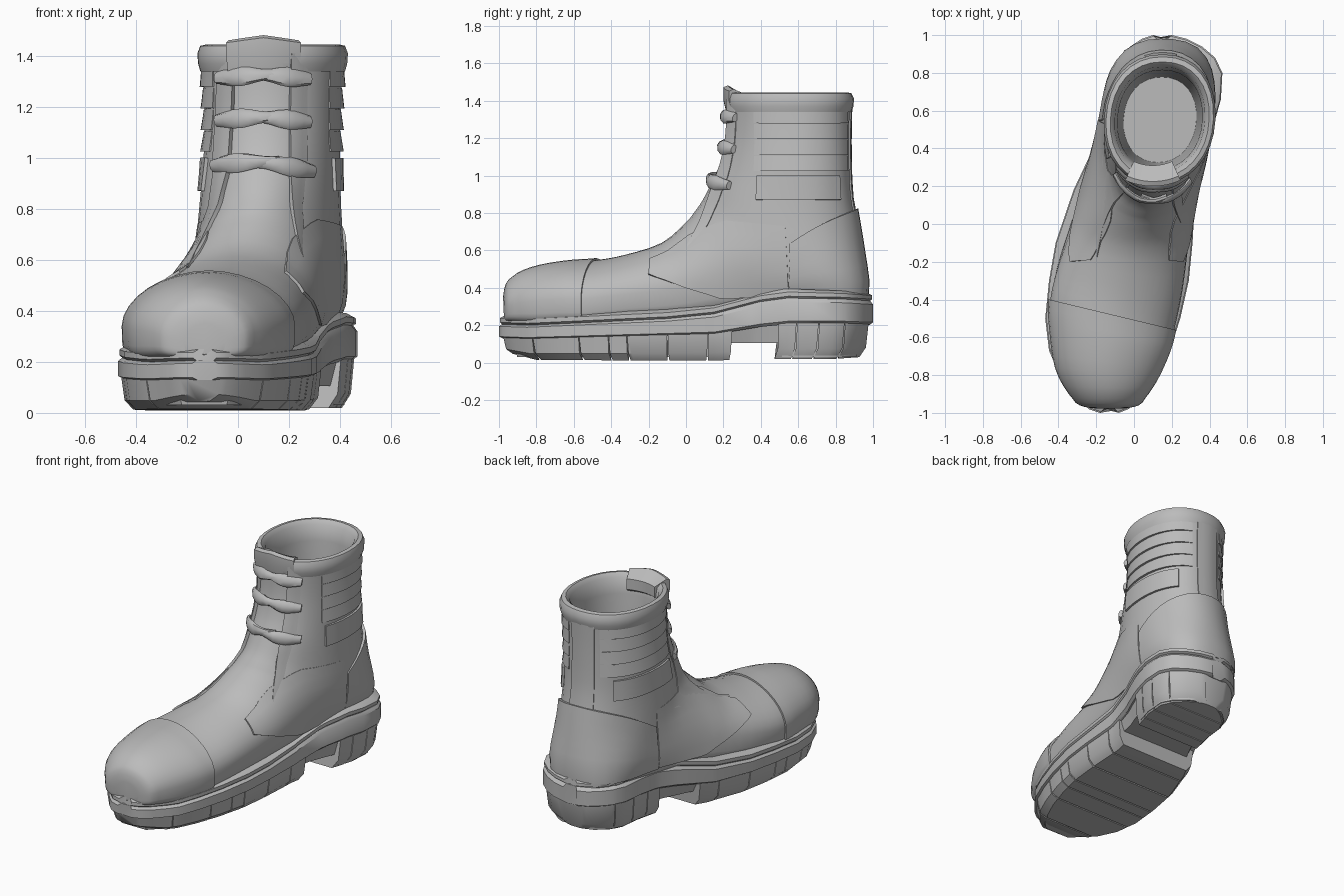
import bpy, math
from mathutils import Vector
from mathutils.bvhtree import BVHTree

if "Cube" in bpy.data.objects:
    bpy.data.objects.remove(bpy.data.objects["Cube"])

grey = bpy.data.materials.new("grey_leather")
grey.diffuse_color = (0.5, 0.5, 0.5, 1)
grey.use_nodes = True
grey.node_tree.nodes["Principled BSDF"].inputs["Base Color"].default_value = grey.diffuse_color


def catmull(keys, t):
    i = min(int(t), len(keys) - 2)
    f = t - i
    p = [keys[min(max(i + k, 0), len(keys) - 1)] for k in (-1, 0, 1, 2)]
    return [0.5 * (2 * b + (c - a) * f + (2 * a - 5 * b + 4 * c - d) * f * f
                   + (3 * b - a - 3 * c + d) * f ** 3) for a, b, c, d in zip(*p)]


def lerp(table, v):
    for a, b in zip(table, table[1:]):
        if v <= b[0]:
            f = max(0, (v - a[0]) / (b[0] - a[0]))
            return [p + (q - p) * f for p, q in zip(a[1:], b[1:])]
    return list(table[-1][1:])


def loft(name, rows, closed=True, caps=(True, True), angle=35):
    """Skin equal-length rows of points into one object."""
    n, faces = len(rows[0]), []
    for i in range(len(rows) - 1):
        for j in range(n if closed else n - 1):
            k = (j + 1) % n
            faces.append((i * n + j, i * n + k, (i + 1) * n + k, (i + 1) * n + j))
    if closed and caps[0]:
        faces.append(tuple(reversed(range(n))))
    if closed and caps[1]:
        faces.append(tuple(range((len(rows) - 1) * n, len(rows) * n)))
    me = bpy.data.meshes.new(name)
    me.from_pydata([tuple(p) for r in rows for p in r], [], faces)
    me.materials.append(grey)
    ob = bpy.data.objects.new(name, me)
    bpy.context.collection.objects.link(ob)
    bpy.ops.object.select_all(action='DESELECT')
    ob.select_set(True)
    bpy.context.view_layer.objects.active = ob
    bpy.ops.object.mode_set(mode='EDIT')
    bpy.ops.mesh.select_all(action='SELECT')
    bpy.ops.mesh.normals_make_consistent(inside=False)
    bpy.ops.object.mode_set(mode='OBJECT')
    bpy.ops.object.shade_smooth_by_angle(angle=math.radians(angle))
    return ob


# Upper: rings fanning from toe to collar (top y, z, bottom y, z, half width)
FAN = [(-.97, .34, -.965, .23, .07), (-.955, .41, -.95, .22, .145), (-.9, .47, -.89, .21, .205),
       (-.78, .513, -.78, .2, .268), (-.62, .538, -.62, .2, .31), (-.48, .548, -.48, .2, .328),
       (-.33, .575, -.25, .22, .328), (-.13, .64, .05, .24, .31), (0, .75, .4, .28, .295),
       (.045, .805, .72, .29, .295), (.09, .87, .965, .32, .292), (.14, .97, .94, .62, .277),
       (.18, 1.06, .89, .88, .268), (.21, 1.18, .88, 1.1, .266), (.22, 1.3, .88, 1.28, .272),
       (.22, 1.42, .885, 1.42, .284)]
MID_TOP = [(-.98, -.13), (-.78, -.14), (-.48, -.115), (-.13, 0), (.09, .09), (.22, .12)]
MID_LOW = [(-.98, -.13), (-.78, -.14), (-.48, -.115), (.05, -.02), (.72, .12), (.9, .155)]
SHEAR = [(-.9, 0), (-.48, .24), (-.33, .2), (-.13, .05), (0, 0)]
KEYS = []
for i, (ty, tz, by, bz, w) in enumerate(FAN):
    k = min(max((i - 7) / 4, 0), 1)
    KEYS.append((lerp(MID_TOP, ty)[0], ty, tz, lerp(MID_LOW, by)[0], by, bz, w,
                 1.88 + .25 * k, 5 - 2.8 * k, .6 - .1 * k, lerp(SHEAR, ty)[0]))


def ring(t, grow=0, n=32):
    tx, ty, tz, bx, by, bz, w, nt, nb, mid, sh = catmull(KEYS, t)
    pts = []
    for j in range(n):
        c, s = math.cos(2 * math.pi * j / n), math.sin(2 * math.pi * j / n)
        e = 2 / (nt if c > 0 else nb)
        f = mid - mid * c ** e if c > 0 else mid + (1 - mid) * (-c) ** e
        x = (w + grow) * math.copysign(abs(s) ** e, s)
        pts.append(Vector((tx + (bx - tx) * f + x, ty + (by - ty) * f - sh * x,
                           tz + (bz - tz) * f + grow * (1 - f))))
    return pts


upper = loft("upper", [ring(i / 3) for i in range(46)], caps=(True, False))
bvh = BVHTree.FromPolygons([v.co for v in upper.data.vertices],
                           [tuple(p.vertices) for p in upper.data.polygons])
# Toe cap: larger shell over the front, closed by a step
cap = [ring(i / 3, 0.011) for i in range(16)]
for p in sum(cap[:5], []):
    p.y -= 0.008
loft("toe_cap", cap + [ring(5, -0.01)])


def cast(origin, direction):
    d = Vector(direction).normalized()
    hit, nor, _, _ = bvh.ray_cast(Vector(origin), d)
    return hit, (-nor if hit and nor.dot(d) < 0 else nor)


def plate(name, fn, nu, nv, off, outside=False):
    """Thin plate laid on the upper; fn(u, v) gives a ray."""
    def steps(n):
        return [(0, 1)] + [(i / n, 0) for i in range(n + 1)] + [(1, 1)]
    rows = []
    for u, eu in steps(nu):
        row = []
        for v, ev in steps(nv):
            o, d = fn(u, v)
            hit, nor = cast(o, d)
            if hit is None:
                row.append(row[-1].copy() if row else rows[-1][0].copy() if rows else Vector(o))
                continue
            k = -.008 if eu or ev else off(u, v) if callable(off) else off
            row.append(hit + nor * (-k if outside else k))
        rows.append(row)
    loft(name, rows, closed=False)


def around(a0, a1, z0, z1):
    """Rays out of the shaft axis; angle 0 looks to the back."""
    def fn(u, v):
        a = math.radians(a0 + (a1 - a0) * u)
        hi = z1(a) if callable(z1) else z1
        return (.14, .56, z0 + (hi - z0) * v), (math.sin(a), math.cos(a), 0)
    return fn


# Heel counter, rising to the back, and back strip above it
plate("heel_counter", around(-92, 92, .36, lambda a: .64 + .18 * math.cos(a)), 20, 6,
      lambda u, v: .008 + .014 * v * math.sin(math.pi * u))
plate("back_strip", around(-14, 14, .78, 1.38), 4, 6, .008)

BOT = [(0, -.2, .47), (.3, 0, .4), (.6, .2, .34), (1, .55, .37)]
TOP = [(0, -.19, .55), (.2, -.1, .59), (.45, .03, .69), (.7, .2, .76), (1, .53, .73)]
for side, sign in (("right", 1), ("left", -1)):
    # Quarter panel on the flank
    def flank(u, v):
        (y0, z0), (y1, z1) = lerp(BOT, u), lerp(TOP, u)
        y = y0 + (y1 - y0) * v
        return (-.05 + .2 * max(0, min(1, y + .2)), y, z0 + (z1 - z0) * v), (sign, 0, 0)
    plate("quarter_panel_" + side, flank, 14, 6, lambda u, v: .011 - .01 * v * u)
    # Stepped padding bands, flared at the lower edge
    for k in range(4):
        zt = 1.36 - .085 * k
        plate("shaft_band_%s_%d" % (side, k), around(sign * 20, sign * 132, zt - .08, zt), 12, 2,
              lambda u, v: .002 + .014 * (1 - v) * math.sin(math.pi * (.1 + .8 * u)))
    plate("ankle_pad_" + side, around(sign * 35, sign * 128, .87, 1.0), 10, 2, .014)

# Lace facings beside the tongue (z, left inner x, right inner x)
FACING = [(.56, -.2, .27), (.65, -.15, .235), (.8, -.07, .205), (.95, -.03, .2),
          (1.2, -.015, .2), (1.42, -.01, .205)]
for k, side in enumerate(("left", "right")):
    def front(u, v):
        z = .57 + .84 * v
        wide = .07 * min(1, .25 + 1.5 * v)
        return (lerp(FACING, z)[k] + (2 * k - 1) * wide * u, -1.5, z), (0, 1, 0)
    plate("lace_facing_" + side, front, 3, 14,
          lambda u, v: (.02 - .016 * u) * min(1, .3 + 2 * v), outside=True)


def lace(name, x0, x1, z0, z1, h, lift):
    """Flat leaf-shaped strap across the tongue."""
    rows = []
    for f in (i / 8 for i in range(9)):
        hit, nor = cast((x0 + (x1 - x0) * f, -1.5, z0 + (z1 - z0) * f), (0, 1, 0))
        nor = Vector((nor.x * .5, nor.y, nor.z)).normalized()
        c = hit - nor * (lift + .012 * math.sin(math.pi * f))
        r = h * (.55 + .45 * math.sin(math.pi * min(1, f * 1.15 + .1)) ** 2)
        up = Vector((0, .25, 1)).normalized() * r
        rows.append([c + up * math.cos(a) - nor * .018 * math.sin(a)
                     for a in (math.pi * j / 4 for j in range(8))])
    loft(name, rows, angle=45)


for k, z in enumerate((1.32, 1.15, .97)):
    w = .015 * (k == 2)
    lace("lace_over_%d" % k, -.075 - w, .17, z - .005, z + .01, .04, .014)
    lace("lace_under_%d" % k, .28 + w, .04, z - .01 - w, z + .01, .04, .01)

# Rolled collar continuing into the lining and insole
rows = [[Vector((.14 + (p.x - .14) * s, .55 + (p.y - .55) * s, z)) for p in ring(15)]
        for s, z in ((1, 1.34), (1.03, 1.37), (1.04, 1.41), (1.0, 1.44), (.92, 1.445),
                     (.84, 1.42), (.79, 1.32), (.74, .9), (.68, .45))]
loft("collar_and_lining", rows, caps=(False, True), angle=50)
# Tongue tip standing above the collar
rows = []
for i in range(-4, 5):
    a, zt = math.radians(6 * i), 1.482 - .005 * abs(i)
    rows.append([Vector((.1 + r * math.sin(a), .56 - r * math.cos(a), z)) for r, z in
                 ((.335, 1.3), (.36, 1.4), (.36, zt - .01), (.335, zt), (.25, 1.43), (.25, 1.36))])
loft("tongue", rows)

# Sole outline (y, left x, right x)
OUTLINE = [(-1, -.18, -.08), (-.98, -.24, -.03), (-.93, -.29, .03), (-.8, -.395, .135),
           (-.67, -.45, .19), (-.5, -.47, .245), (-.3, -.45, .29), (-.1, -.415, .31),
           (.18, -.32, .325), (.35, -.24, .36), (.5, -.17, .415), (.66, -.135, .46),
           (.8, -.12, .468), (.88, -.08, .43), (.94, -.02, .36), (.98, .04, .28), (1, .1, .2)]
# Heights along y: lug underside, midsole bottom, groove, welt top
LEVELS = [(-1, .05, .13, .205, .255), (-.85, .015, .125, .2, .25), (-.1, .01, .145, .235, .285),
          (.15, .01, .15, .26, .31), (.4, .02, .19, .325, .375), (.55, .02, .205, .345, .395),
          (.85, .02, .205, .34, .385), (1, .03, .2, .33, .375)]


def slab(name, y0, y1, lo, hi, profile, rake=0):
    """Layer of the sole; profile holds (inset, height fraction) from the bottom up."""
    ys = sorted({y0, y1} | {r[0] for r in OUTLINE + LEVELS if y0 < r[0] < y1})
    rows = []
    for y in ys:
        (xl, xr), lv = lerp(OUTLINE, y), lerp(LEVELS, y)
        a, b = (lv[k] if isinstance(k, int) else k for k in (lo, hi))
        left, right = [], []
        for ins, f in profile:
            z, yy = a + (b - a) * f, y * (1 - ins) + rake * (1 - f) * (y - (y0 + y1) / 2)
            ins = min(ins, (xr - xl) * .4)
            left.append((xl + ins, yy, z))
            right.append((xr - ins, yy, z))
        rows.append(left + right[::-1])
    loft(name, rows)


slab("midsole", -1, 1, 1, 2, [(.02, 0), (0, .12), (0, .85), (.015, 1)])
slab("welt", -1, 1, 2, 3, [(.025, -.15), (.005, .2), (.005, .65), (.035, 1)])
# Lugs with narrow grooves over recessed cores, joined by the arch
PROF = [(.06, 0), (.025, .3), (.012, 1.05)]
for part, cuts in (("forefoot", (-.99, -.83, -.58, -.42, -.32, -.1, .12, .25)),
                   ("heel", (.5, .6, .72, .86, .99))):
    for k, (a, b) in enumerate(zip(cuts, cuts[1:])):
        slab("%s_lug_%d" % (part, k), a + .002, b - .002, 0, 1, PROF, rake=-.03)
    slab(part + "_core", cuts[0] + .04, cuts[-1] - .03, .03, 1, [(.05, 0), (.025, 1.1)])
slab("arch_bridge", .2, .56, .105, 1, [(.06, 0), (.03, 1.1)])
